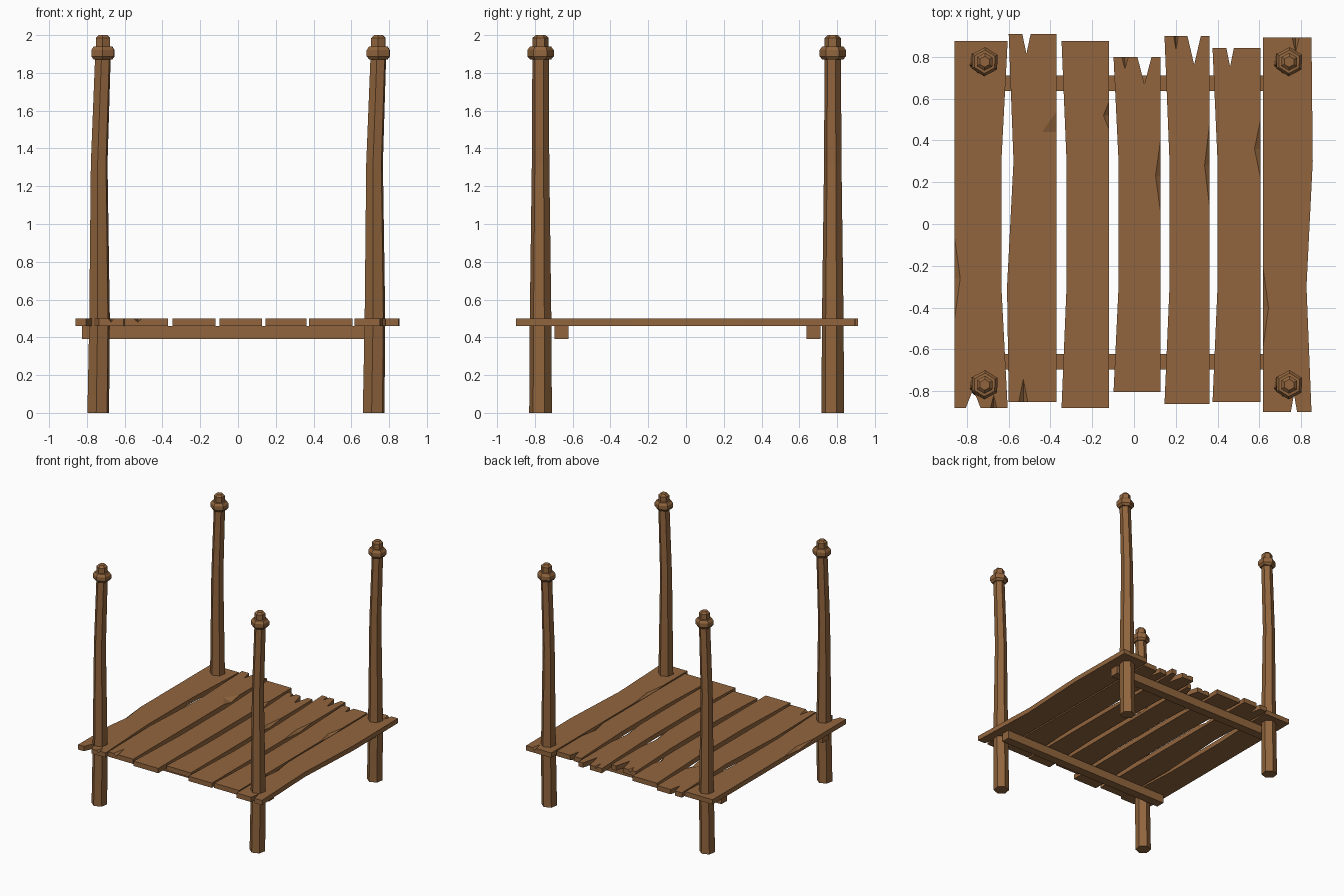
import bpy, bmesh, math

if "Cube" in bpy.data.objects:
    bpy.data.objects.remove(bpy.data.objects["Cube"])

wood = bpy.data.materials.new("brown wood")
wood.diffuse_color = (0.283, 0.130, 0.047, 1)
wood.use_nodes = True
wood.node_tree.nodes["Principled BSDF"].inputs["Base Color"].default_value = wood.diffuse_color


def finish(name, bm):
    bmesh.ops.recalc_face_normals(bm, faces=bm.faces[:])
    me = bpy.data.meshes.new(name)
    bm.to_mesh(me)
    bm.free()
    me.materials.append(wood)
    ob = bpy.data.objects.new(name, me)
    bpy.context.collection.objects.link(ob)


def loft(name, x, y, rings, turn):
    """Six-sided column through rings of (x offset, z, radius)."""
    bm = bmesh.new()
    loops = []
    for dx, z, r in rings:
        angles = [math.radians(turn + 60 * k) for k in range(6)]
        loops.append([bm.verts.new((x + dx + r * math.cos(a), y + r * math.sin(a), z))
                      for a in angles])
    for lo, hi in zip(loops, loops[1:]):
        for k in range(6):
            n = (k + 1) % 6
            bm.faces.new((lo[k], lo[n], hi[n], hi[k]))
    bm.faces.new(loops[0][::-1])
    bm.faces.new(loops[-1])
    finish(name, bm)


def board(name, outline, z0, z1, chip_drop=0.02):
    """Extruded outline of (x, y, is_chip); a chip only breaks the top edge."""
    bm = bmesh.new()
    top = [bm.verts.new((x, y, z1)) for x, y, chip in outline]
    low = [None if chip else bm.verts.new((x, y, z0)) for x, y, chip in outline]
    n = len(outline)
    bm.faces.new(top)
    bm.faces.new([v for v in low if v][::-1])
    for i in range(n):
        if low[i] is None:
            continue
        j = (i + 1) % n
        if low[j]:
            bm.faces.new((low[i], low[j], top[j], top[i]))
            continue
        k = (j + 1) % n
        a, b, tip = top[i], top[k], top[j]
        d = b.co - a.co
        mid = a.co + d * ((tip.co - a.co).dot(d) / d.length_squared)
        mid.z -= chip_drop
        m = bm.verts.new(mid)
        bm.faces.new((low[i], low[k], b, m, a))
        bm.faces.new((a, m, tip))
        bm.faces.new((m, b, tip))
    finish(name, bm)


def outline(x0, x1, y0, y1, cuts, bends):
    """Rectangle, counter-clockwise, with V cuts and bends pushed into its edges."""
    # edge: start corner, walking direction, inward direction
    edges = {"front": (x0, y0, 1, 0), "right": (x1, y0, 0, 1),
             "back": (x1, y1, -1, 0), "left": (x0, y1, 0, -1)}
    pts = []
    for edge, (cx, cy, ux, uy) in edges.items():
        pts.append((cx, cy, False))
        marks = []
        for e, pos, half, deep, chip in cuts:
            if e == edge:
                marks += [(pos - half, 0, False), (pos, deep, chip), (pos + half, 0, False)]
        for e, inset_back, inset_front in bends:
            if e == edge:
                marks += [(.3, inset_back, False), (-.3, inset_front, False)]
        marks.sort(key=lambda m: m[0] * (ux + uy))
        for pos, deep, chip in marks:
            x, y = (pos, cy) if ux else (cx, pos)
            pts.append((x - uy * deep, y + ux * deep, chip))
    return pts


# deck planks: left, right, front, back
sizes = [(-.86, -.605, -.88, .877), (-.6, -.37, -.853, .91), (-.347, -.12, -.88, .877),
         (-.098, .128, -.805, .8), (.146, .362, -.862, .9), (.376, .606, -.853, .843),
         (.618, .85, -.9, .893)]
# splits through the plank ends: plank, edge, position, half width, depth
splits = [(1, "front", -.77, .035, .09), (2, "back", -.515, .02, .095),
          (4, "back", .05, .034, .13), (5, "back", .288, .032, .138),
          (6, "back", .46, .018, .09), (7, "front", .766, .015, .085)]
# chips out of the top edge, same layout
chips = [(1, "front", -.672, .015, .06), (2, "front", -.53, .022, .11),
         (4, "back", -.043, .016, .057), (5, "back", .201, .011, .067),
         (7, "back", .774, .017, .07), (1, "left", -.26, .2, .028),
         (7, "left", -.4, .19, .026), (2, "right", .44, .1, .07),
         (3, "right", .52, .065, .026), (4, "right", .23, .18, .025),
         (5, "right", .28, .2, .024), (6, "right", .36, .14, .029)]
# wavy long edges: inset at the back third and at the front third
bends = {1: ("right", .03, .03), 2: ("left", .023, -.008), 7: ("right", -.006, .024)}

for i, size in enumerate(sizes, 1):
    cuts = [(*c[1:], False) for c in splits if c[0] == i]
    cuts += [(*c[1:], True) for c in chips if c[0] == i]
    bend = bends.get(i, ("left", .024, .024))
    board(f"deck_plank_{i}", outline(*size, cuts, [bend]), .46, .5)

# cross beams under the deck
for side, y in (("front", -.66), ("back", .675)):
    board(f"{side}_beam", outline(-.825, .77, y - .037, y + .037, [], []), .39, .46)

# bent corner posts and their stepped caps
post = [(-.025, 0, .061), (-.018, .5, .058), (-.02, 1.32, .047), (0, 1.89, .044)]
cap = [(0, 1.87, .055), (0, 1.888, .07), (0, 1.92, .07), (0, 1.94, .056),
       (0, 1.941, .043), (0, 1.985, .043), (0, 2, .026)]
for side, x in (("left", -.715), ("right", .743)):
    for end, y in (("front", -.77), ("back", .777)):
        loft(f"{end}_{side}_post", x, y, post, 20)
        loft(f"{end}_{side}_post_cap", x, y, cap, 28)
